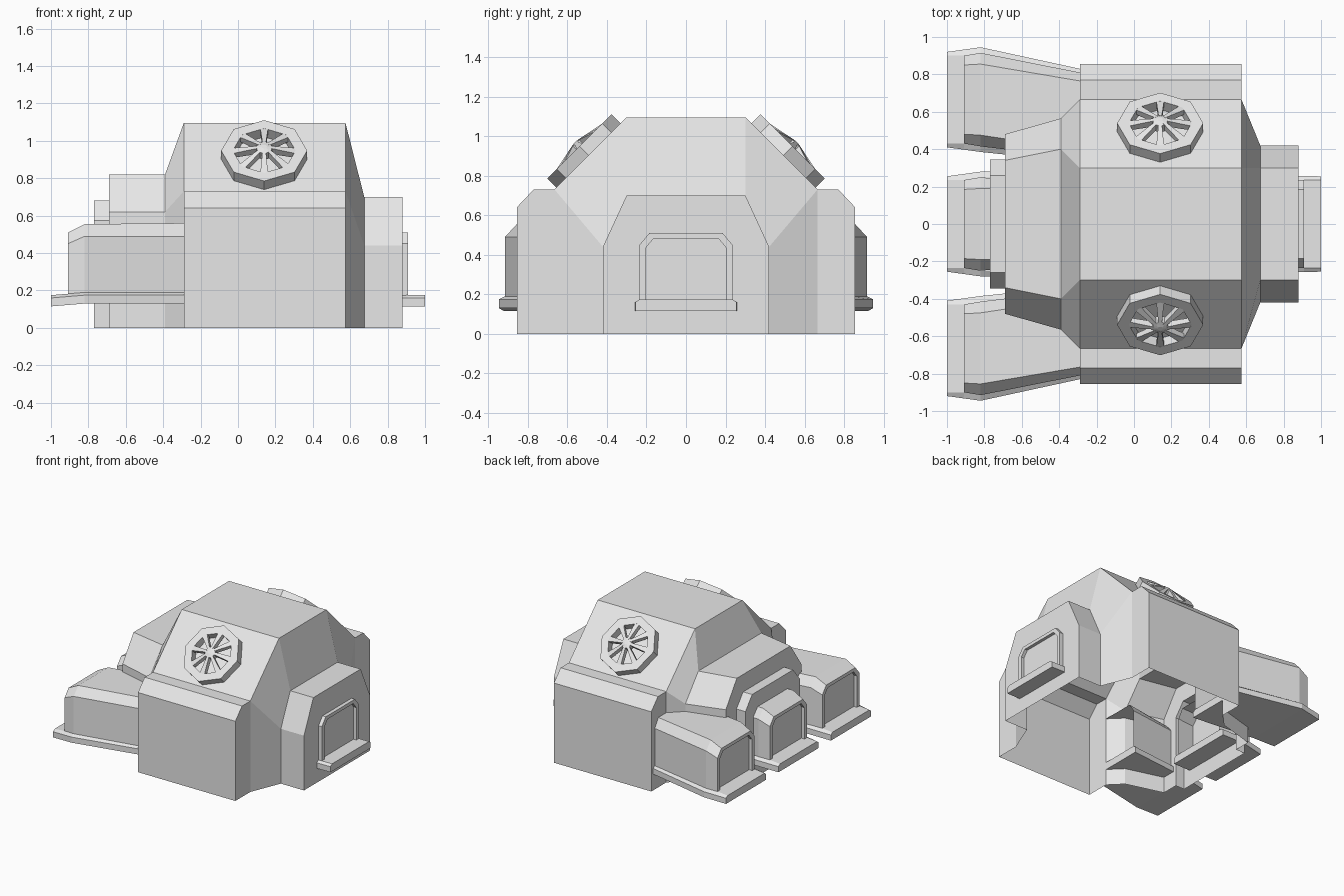
import bpy, bmesh, math

if "Cube" in bpy.data.objects:
    bpy.data.objects.remove(bpy.data.objects["Cube"], do_unlink=True)

grey = bpy.data.materials.new("plain grey")
grey.use_nodes = True
GREY = (0.8, 0.8, 0.8, 1)
grey.diffuse_color = GREY
grey.node_tree.nodes["Principled BSDF"].inputs["Base Color"].default_value = GREY


def finish(name, bm):
    """Weld, orient and add the mesh to the scene."""
    bmesh.ops.remove_doubles(bm, verts=bm.verts, dist=0.0005)
    bmesh.ops.recalc_face_normals(bm, faces=bm.faces)
    mesh = bpy.data.meshes.new(name)
    bm.to_mesh(mesh)
    bm.free()
    mesh.materials.append(grey)
    obj = bpy.data.objects.new(name, mesh)
    bpy.context.collection.objects.link(obj)
    return obj


def loft(bm, sections, closed=False, cap_start=False, cap_end=False):
    """Skin quads between equal-length rows of points."""
    rows = [[bm.verts.new(p) for p in s] for s in sections]
    n = len(rows[0])
    for a, b in zip(rows, rows[1:]):
        for i in range(n if closed else n - 1):
            j = (i + 1) % n
            bm.faces.new((a[i], a[j], b[j], b[i]))
    if cap_start:
        bm.faces.new(rows[0])
    if cap_end:
        bm.faces.new(rows[-1])


def mirror_profile(x, half, centre=0):
    """Symmetric section at x from (half width, height) points."""
    return ([(x, centre - y, z) for y, z in half] +
            [(x, centre + y, z) for y, z in reversed(half)])


# Main hall: faceted shell, open underneath
SHOULDER = [(0.855, 0), (0.855, 0.64), (0.77, 0.73), (0.665, 0.73)]
HALL = SHOULDER + [(0.30, 1.095)]
CORE = [(0.665, 0), (0.665, 0.73), (0.30, 1.095)]
bm = bmesh.new()
loft(bm, [mirror_profile(x, HALL) for x in (-0.29, 0.575)])
for x in (-0.29, 0.575):
    for s in (-1, 1):
        bm.faces.new([bm.verts.new((x, s * y, z)) for y, z in SHOULDER + [(0.665, 0)]])
finish("main_hall", bm)

# Porch on the left end
PORCH = [(0.42, 0), (0.42, 0.44), (0.30, 0.70)]
bm = bmesh.new()
loft(bm, [mirror_profile(0.575, CORE), mirror_profile(0.675, PORCH),
          mirror_profile(0.88, PORCH)], cap_end=True)
finish("left_porch", bm)

# Stepped annex on the right end
STEP = [(0.345, 0), (0.345, 0.575), (0.26, 0.68)]
bm = bmesh.new()
loft(bm, [mirror_profile(-0.29, CORE),
          mirror_profile(-0.39, [(0.565, 0), (0.565, 0.62), (0.40, 0.82)]),
          mirror_profile(-0.69, [(0.48, 0), (0.48, 0.62), (0.34, 0.82)]),
          mirror_profile(-0.69, STEP), mirror_profile(-0.77, STEP)], cap_end=True)
finish("right_annex", bm)


# Entry tunnels: arched body with recessed door, on a chamfered base plate
def tunnel(name, side, c_out, c_in, x_in, straight=False):
    end = [(0.235, 0.165), (0.235, 0.45), (0.185, 0.51)]
    wide = end if straight else [(0.25, 0.185), (0.25, 0.49), (0.19, 0.555)]
    root = end if straight else [(0.23, 0.185), (0.23, 0.49), (0.185, 0.56)]
    door = [(0.203, 0.165), (0.203, 0.435), (0.163, 0.483)]
    bm = bmesh.new()
    loft(bm, [mirror_profile(side * x, p, c) for x, p, c in (
        (x_in, root, c_in), (0.82, wide, c_out), (0.91, end, c_out),
        (0.91, door, c_out), (0.885, door, c_out))], cap_end=True)
    finish(name + "_body", bm)

    def plate(x, w, inner, z, c):
        return mirror_profile(side * x, [(w, z), (w, z + 0.045), (inner, z + 0.06)], c)

    w_mid, z_mid = (0.258, 0.115) if straight else (0.28, 0.13)
    w_in = 0.25 if c_in != c_out else w_mid
    bm = bmesh.new()
    loft(bm, [plate(x_in, w_in, w_in - 0.02, z_mid, c_in),
              plate(0.82, w_mid, w_mid - 0.03, z_mid, c_out),
              plate(0.91, (w_mid + 0.255) / 2, 0.235, (z_mid + 0.115) / 2, c_out),
              plate(1.0, 0.255, 0.235, 0.115, c_out)],
         closed=True, cap_start=True, cap_end=True)
    finish(name + "_base", bm)


tunnel("front_tunnel", -1, -0.665, -0.58, 0.29)
tunnel("middle_tunnel", -1, 0, 0, 0.62)
tunnel("back_tunnel", -1, 0.665, 0.58, 0.29)
tunnel("porch_door", 1, 0, 0, 0.80, straight=True)


# Roof vents: octagonal ring with eight spokes rising to a hub
def octagon(r, h):
    return [(r * math.cos(k * math.pi / 4), r * math.sin(k * math.pi / 4), h)
            for k in range(8)]


def vent(name, side):
    bm = bmesh.new()
    loft(bm, [octagon(r, h) for r, h in (
        (0.23, 0), (0.23, 0.065), (0.168, 0.065), (0.168, 0), (0.23, 0))], closed=True)
    ring = finish(name + "_ring", bm)

    bm = bmesh.new()
    for k in range(8):
        c, s = math.cos(k * math.pi / 4), math.sin(k * math.pi / 4)
        rows = []
        for r, w, low, high in ((0.03, 0.009, 0.05, 0.092), (0.172, 0.021, 0.03, 0.063)):
            rows.append([(r * c - t * s, r * s + t * c, h) for t, h in
                         ((-w, low), (w, low), (w, high), (-w, high))])
        loft(bm, rows, closed=True, cap_start=True, cap_end=True)
    loft(bm, [octagon(0.045, 0.04), octagon(0.045, 0.088), octagon(0.015, 0.095)],
         closed=True, cap_start=True, cap_end=True)
    fan = finish(name + "_spokes", bm)
    for obj in (ring, fan):
        obj.location = (0.14, side * 0.493, 0.902)
        obj.rotation_euler = (-side * math.pi / 4, 0, 0)


vent("front_vent", -1)
vent("back_vent", 1)
